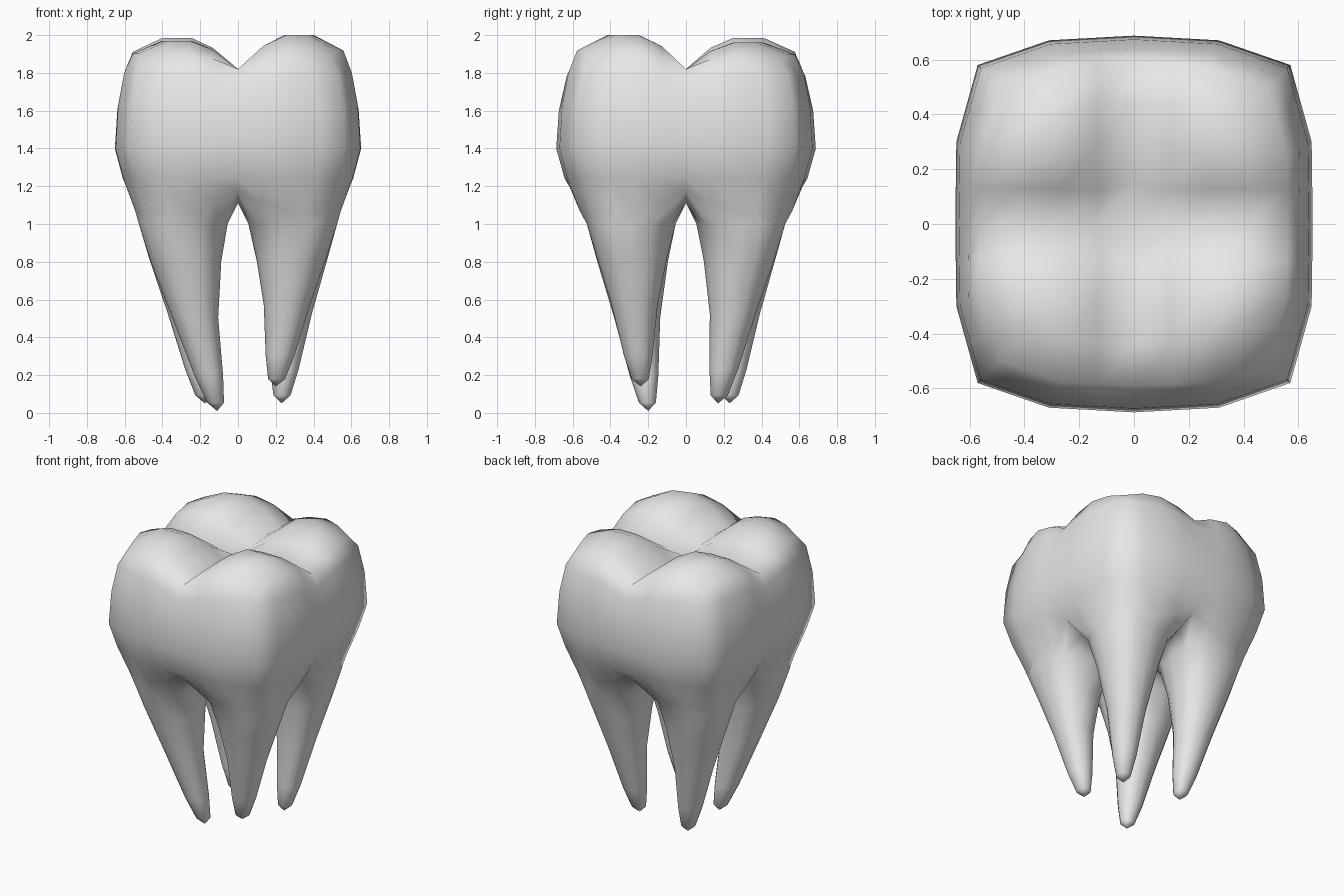
import bpy, bmesh, math

cube = bpy.data.objects.get("Cube")
if cube:
    bpy.data.objects.remove(cube)

N = 4  # grid steps per quadrant
VALLEY = 1.82


def interp(points, t):
    """Piecewise linear lookup in a list of (t, value) pairs."""
    for (a, p), (b, q) in zip(points, points[1:]):
        if t <= b:
            return p + (q - p) * (t - a) / (b - a)
    return points[-1][1]


def outline(u, v):
    """Map the square [-1, 1] to the rounded crown footprint."""
    m = max(abs(u), abs(v))
    if m == 0:
        return 0.0, 0.0
    a, b = abs(u) / m, abs(v) / m
    if b >= a:
        x = interp([(0, 0), (.5, .31), (1, .57)], a)
        y = interp([(0, .687), (.5, .67), (1, .58)], a)
    else:
        x = interp([(0, .652), (.5, .648), (1, .57)], b)
        y = interp([(0, 0), (.5, .3), (1, .58)], b)
    return math.copysign(x * m, u), math.copysign(y * m, v)


# Per quadrant: cusp height and root tip position
CUSPS = {(1, -1): 2.0, (-1, -1): 1.97, (1, 1): 1.96, (-1, 1): 1.985}
TIPS = {(1, -1): (.20, .24, .14), (-1, -1): (.11, .20, .01),
        (1, 1): (.23, .17, .05), (-1, 1): (.175, .23, .05)}
DOME = [(0, 0), (.25, .68), (.5, 1), (.75, 1), (1, .55)]
# Crown rings below the chewing surface: height, scale, groove drop
WALLS = [(1.80, .93, .06), (1.62, .98, .02), (1.40, 1, 0), (1.24, .935, 0)]
# Root rings: height fraction, radius, shift to tip, squareness
ROOT = [(1, .235, 0, .15), (.8, .187, .08, .05), (.5, .122, .35, 0),
        (.19, .076, .75, 0), (.045, .045, .95, 0)]

bm = bmesh.new()
cache = {}


def crown_vert(level, i, j):
    """Level 0 is the chewing surface, then the walls, then the neck."""
    key = (level, i, j)
    if key in cache:
        return cache[key]
    u, v = i / N, j / N
    x, y = outline(u, v)
    near = min(abs(u), abs(v))
    if level == 0:
        scale = .86
        cusp = CUSPS[(1 if u > 0 else -1, 1 if v > 0 else -1)]
        z = VALLEY + (cusp - VALLEY) * interp(DOME, abs(u)) * interp(DOME, abs(v))
        z -= .03 * max(0, 1 - 2 * max(abs(u), abs(v)))
    elif level <= len(WALLS):
        z, scale, drop = WALLS[level - 1]
        z -= drop * max(0, 1 - near * 3)
    else:
        m = max(abs(u), abs(v))
        scale = .84
        z = interp([(0, 1.17), (.25, 1.12), (.5, 1.07), (1, 1.06)], near)
        if m < 1:
            z = 1.11
    cache[key] = bm.verts.new((x * scale, y * scale, z))
    return cache[key]


# Chewing surface with four cusps
for i in range(-N, N):
    for j in range(-N, N):
        bm.faces.new([crown_vert(0, a, b) for a, b in
                      ((i, j), (i + 1, j), (i + 1, j + 1), (i, j + 1))])

# Crown walls
side = range(-N, N)
ring = ([(k, -N) for k in side] + [(N, k) for k in side]
        + [(-k, N) for k in side] + [(-N, -k) for k in side])
NECK = len(WALLS) + 1
for level in range(NECK):
    for p, q in zip(ring, ring[1:] + ring[:1]):
        bm.faces.new([crown_vert(level, *p), crown_vert(level + 1, *p),
                      crown_vert(level + 1, *q), crown_vert(level, *q)])

# Four tapering roots, each grown from one quadrant of the neck
quarter = ([(k, 0) for k in range(N)] + [(N, k) for k in range(N)]
           + [(N - k, N) for k in range(N)] + [(0, N - k) for k in range(N)])
for (sx, sy), (tx, ty, tz) in TIPS.items():
    loop = [crown_vert(NECK, sx * i, sy * j) for i, j in quarter]
    for frac, radius, shift, square in ROOT:
        new = []
        for i, j in quarter:
            p, q = 2 * i / N - 1, 2 * j / N - 1
            k = radius * ((1 - square) / math.hypot(p, q) + square)
            x = .29 + (tx - .29) * shift + p * k
            y = .29 + (ty - .29) * shift + q * k
            new.append(bm.verts.new((sx * x, sy * y, tz + (1 - tz) * frac)))
        for k in range(len(loop)):
            bm.faces.new([loop[k - 1], loop[k], new[k], new[k - 1]])
        loop = new
    tip = bm.verts.new((sx * tx, sy * ty, tz))
    for k in range(len(loop)):
        bm.faces.new([loop[k - 1], loop[k], tip])

bmesh.ops.recalc_face_normals(bm, faces=bm.faces)
for face in bm.faces:
    face.smooth = True

mesh = bpy.data.meshes.new("molar_tooth")
bm.to_mesh(mesh)
bm.free()
tooth = bpy.data.objects.new("molar_tooth", mesh)
bpy.context.collection.objects.link(tooth)

# Plain enamel colour
enamel = bpy.data.materials.new("light_grey_enamel")
enamel.use_nodes = True
enamel.diffuse_color = (.8, .8, .8, 1)
enamel.node_tree.nodes["Principled BSDF"].inputs["Base Color"].default_value = (.8, .8, .8, 1)
mesh.materials.append(enamel)
